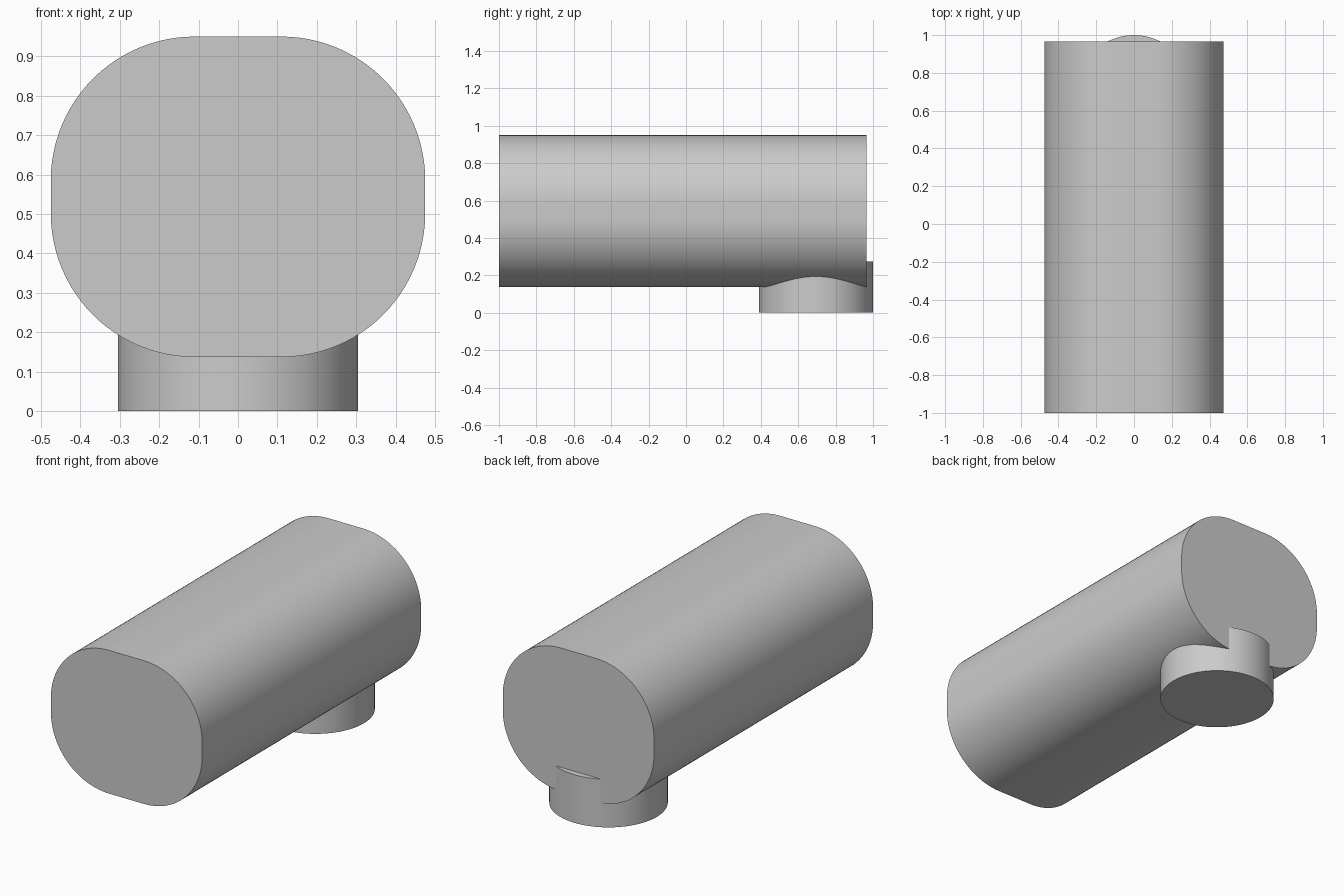
import bpy
import bmesh
from math import sin, cos, pi, radians

cube = bpy.data.objects.get("Cube")
if cube:
    bpy.data.objects.remove(cube, do_unlink=True)

grey = bpy.data.materials.new("light_grey")
grey.use_nodes = True
colour = (0.6, 0.6, 0.6, 1)
grey.diffuse_color = colour
grey.node_tree.nodes["Principled BSDF"].inputs["Base Color"].default_value = colour


def extrude_profile(name, points, offset):
    """Extrude a closed ring of points into a smooth-sided, capped solid."""
    bm = bmesh.new()
    face = bm.faces.new([bm.verts.new(p) for p in points])
    result = bmesh.ops.extrude_face_region(bm, geom=[face], use_keep_orig=True)
    moved = [g for g in result["geom"] if isinstance(g, bmesh.types.BMVert)]
    bmesh.ops.translate(bm, verts=moved, vec=offset)
    bmesh.ops.recalc_face_normals(bm, faces=bm.faces)
    mesh = bpy.data.meshes.new(name)
    bm.to_mesh(mesh)
    bm.free()
    mesh.materials.append(grey)
    obj = bpy.data.objects.new(name, mesh)
    bpy.context.collection.objects.link(obj)
    bpy.ops.object.select_all(action="DESELECT")
    obj.select_set(True)
    bpy.context.view_layer.objects.active = obj
    bpy.ops.object.shade_smooth_by_angle(angle=radians(30))
    return obj


# Long body with a rounded rectangular cross-section
half_width, bottom, top, radius = 0.475, 0.137, 0.95, 0.365
centre_z = (bottom + top) / 2
dx, dz = half_width - radius, (top - bottom) / 2 - radius
steps = 24
profile = []
for corner, (sx, sz) in enumerate([(1, 1), (-1, 1), (-1, -1), (1, -1)]):
    for i in range(steps + 1):
        a = (corner + i / steps) * pi / 2
        profile.append((sx * dx + radius * cos(a), -1, centre_z + sz * dz + radius * sin(a)))
extrude_profile("body", profile, (0, 1.965, 0))

# Round foot under the rear end, poking slightly past the back face
foot_radius, sides = 0.305, 96
ring = [(foot_radius * cos(2 * pi * i / sides),
         1 - foot_radius + foot_radius * sin(2 * pi * i / sides), 0) for i in range(sides)]
extrude_profile("round_foot", ring, (0, 0, 0.273))
